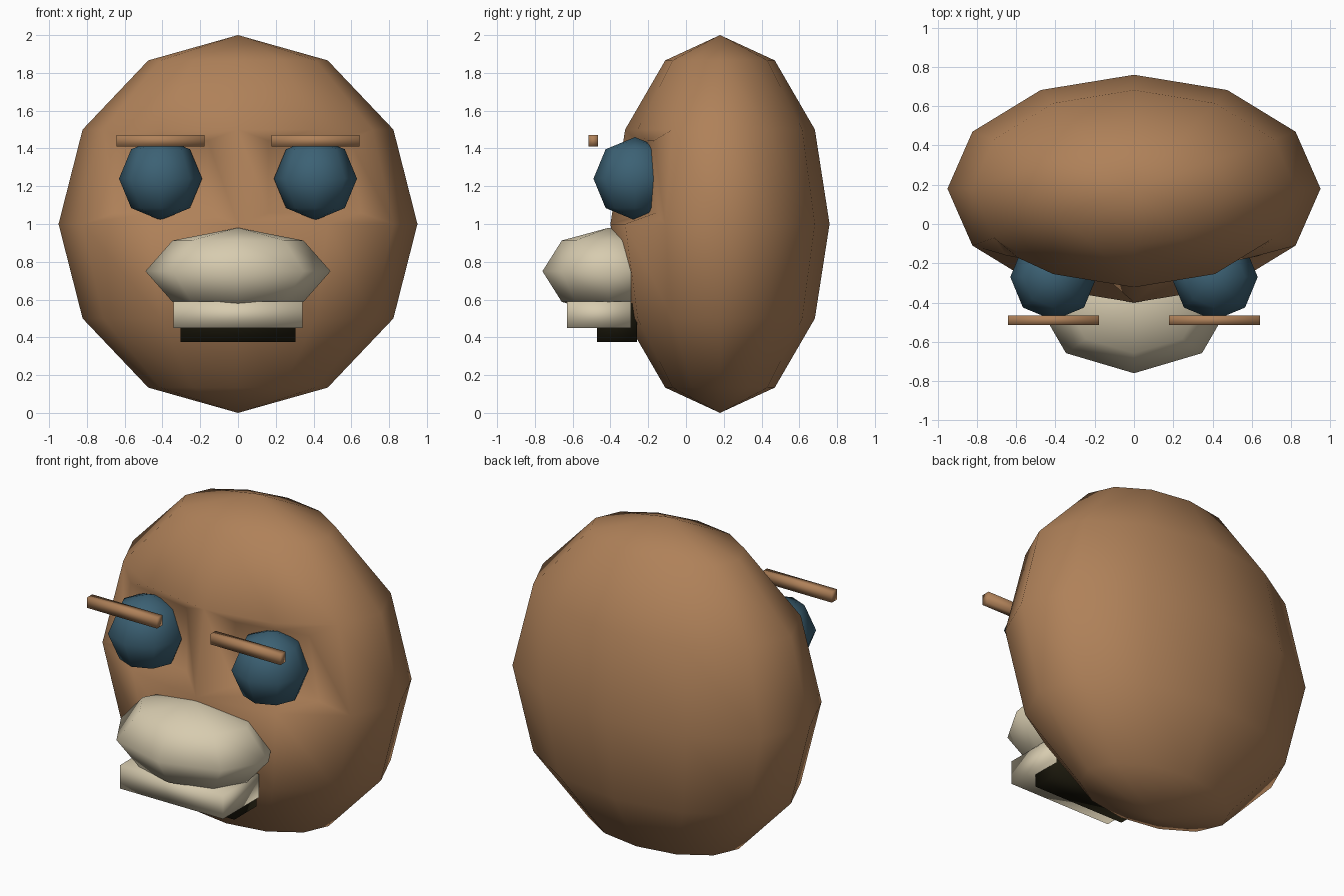
import bpy, bmesh
from mathutils import Vector

old = bpy.data.objects.get("Cube")
if old:
    bpy.data.objects.remove(old, do_unlink=True)


def material(name, rgb):
    m = bpy.data.materials.new(name)
    m.use_nodes = True
    m.diffuse_color = (*rgb, 1)
    m.node_tree.nodes["Principled BSDF"].inputs["Base Color"].default_value = (*rgb, 1)
    return m


BROWN = material("brown", (0.43, 0.22, 0.10))
BLUE = material("dull_blue", (0.045, 0.12, 0.175))
CREAM = material("cream", (0.68, 0.60, 0.43))
DARK = material("near_black", (0.012, 0.010, 0.004))


def finish(name, bm, mat):
    """Turn a bmesh into a smooth shaded object."""
    mesh = bpy.data.meshes.new(name)
    for f in bm.faces:
        f.smooth = True
    bm.to_mesh(mesh)
    bm.free()
    mesh.materials.append(mat)
    ob = bpy.data.objects.new(name, mesh)
    bpy.context.collection.objects.link(ob)
    return ob


def ball(centre, radii, segments):
    bm = bmesh.new()
    bmesh.ops.create_uvsphere(bm, u_segments=segments, v_segments=segments // 2, radius=1)
    bmesh.ops.scale(bm, vec=radii, verts=bm.verts)
    bmesh.ops.translate(bm, vec=centre, verts=bm.verts)
    return bm


def box(name, low, high, mat):
    low, high = Vector(low), Vector(high)
    bm = bmesh.new()
    bmesh.ops.create_cube(bm, size=1)
    bmesh.ops.scale(bm, vec=high - low, verts=bm.verts)
    bmesh.ops.translate(bm, vec=(low + high) / 2, verts=bm.verts)
    return finish(name, bm, mat)


# Head: flattened ball with two sunken eye sockets beside a nose ridge
head = ball((0, 0.18, 1), (0.95, 0.58, 1), 12)


def is_socket(face, side):
    c = face.calc_center_median()
    return 1 < c.z < 1.5 and c.y < -0.1 and 0 < c.x * side < 0.7


sockets = [(s, [f for f in head.faces if is_socket(f, s)]) for s in (1, -1)]
for side, faces in sockets:
    bmesh.ops.inset_region(head, faces=faces, thickness=0.06, use_even_offset=True)
    for v in {v for f in faces for v in f.verts}:
        x = 0.4 + (v.co.x * side - 0.4) * 0.7
        v.co.x = x * side
        v.co.y = -0.21 + 0.2 * (x - 0.4)
finish("head", head, BROWN)

# Eyes and floating eyebrows
for side, label in ((1, "left"), (-1, "right")):
    finish(label + "_eye", ball((0.41 * side, -0.27, 1.24), (0.22, 0.22, 0.22), 8), BLUE)
    a, b = sorted((0.177 * side, 0.642 * side))
    box(label + "_eyebrow", (a, -0.515, 1.41), (b, -0.465, 1.472), BROWN)

# Muzzle, jaw and mouth
finish("muzzle", ball((0, -0.41, 0.75), (0.49, 0.35, 0.23), 8), CREAM)
box("jaw", (-0.342, -0.63, 0.45), (0.342, -0.29, 0.59), CREAM)
box("mouth", (-0.305, -0.47, 0.375), (0.305, -0.26, 0.58), DARK)
